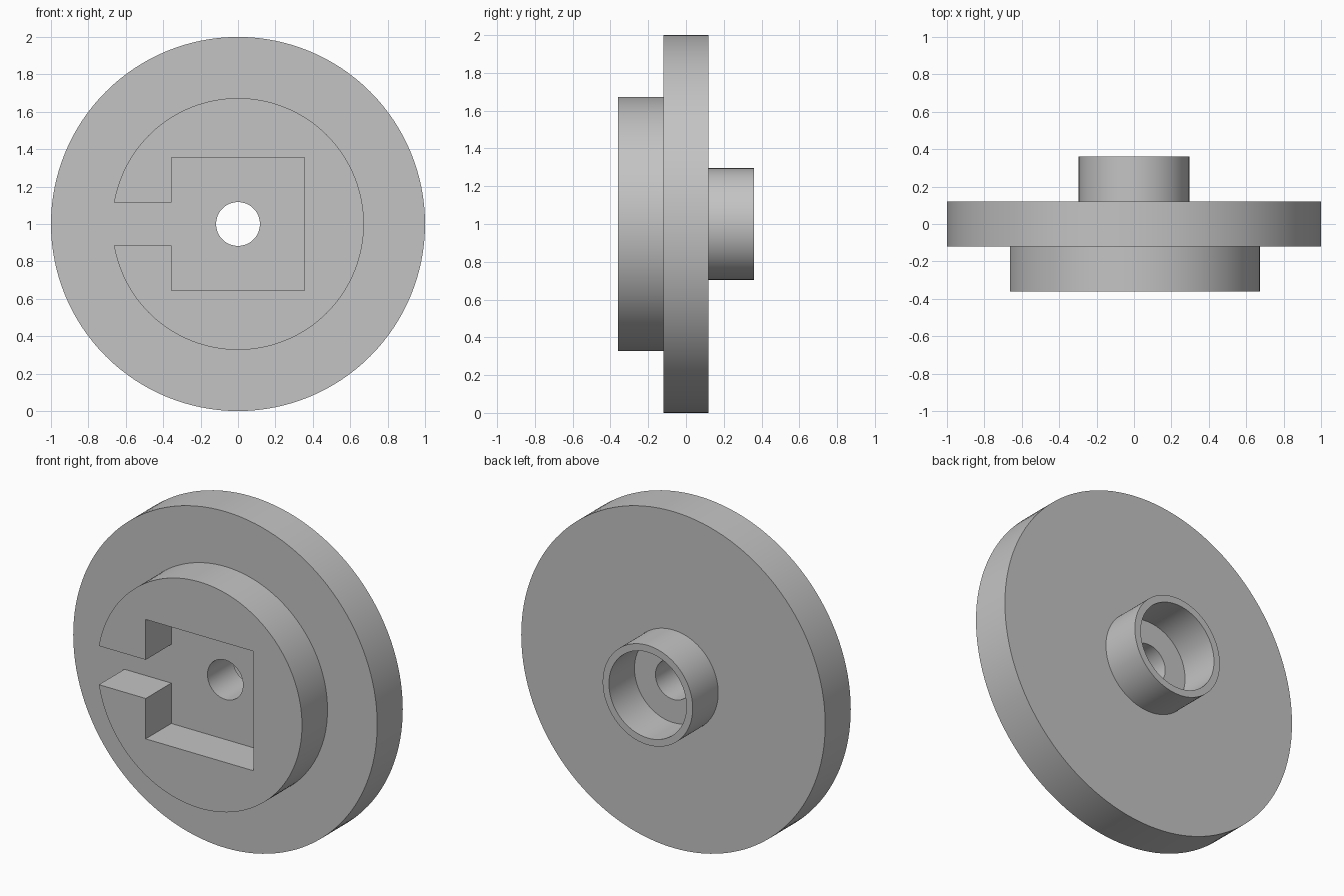
import bpy, bmesh
from math import asin, cos, sin, pi, radians
from mathutils import Vector

cube = bpy.data.objects.get("Cube")
if cube:
    bpy.data.objects.remove(cube, do_unlink=True)

AXIS_Z = 1.0          # height of the wheel's centre line
FRONT, FACE = -0.36, -0.12
SEGMENTS = 128

grey = bpy.data.materials.new("plain grey")
grey.use_nodes = True
colour = (0.55, 0.55, 0.55, 1)
grey.diffuse_color = colour
grey.node_tree.nodes["Principled BSDF"].inputs["Base Color"].default_value = colour


def finish(name, bm):
    """Turn a bmesh into a smooth-shaded object with sharp edges kept."""
    bmesh.ops.recalc_face_normals(bm, faces=bm.faces)
    mesh = bpy.data.meshes.new(name)
    bm.to_mesh(mesh)
    bm.free()
    mesh.materials.append(grey)
    obj = bpy.data.objects.new(name, mesh)
    bpy.context.collection.objects.link(obj)
    bpy.ops.object.select_all(action="DESELECT")
    obj.select_set(True)
    bpy.context.view_layer.objects.active = obj
    bpy.ops.object.shade_smooth_by_angle(angle=radians(30))
    return obj


def lathe(name, profile):
    """Spin a closed (radius, y) profile around the centre line."""
    bm = bmesh.new()
    verts = [bm.verts.new((r, y, AXIS_Z)) for r, y in profile]
    edges = [bm.edges.new((v, verts[i - 1])) for i, v in enumerate(verts)]
    bmesh.ops.spin(bm, geom=verts + edges, cent=(0, 0, AXIS_Z), axis=(0, 1, 0),
                   angle=2 * pi, steps=SEGMENTS)
    bmesh.ops.remove_doubles(bm, verts=bm.verts, dist=0.0001)
    return finish(name, bm)


# Flange with its through hole and the hollow collar on the back
hole, collar_in, collar_out = 0.117, 0.255, 0.296
lathe("flange_and_collar", [
    (hole, FACE), (1, FACE), (1, -FACE), (collar_out, -FACE),
    (collar_out, -FRONT), (collar_in, -FRONT), (collar_in, -FACE), (hole, -FACE)])

# Front boss: a disc outline opened by a side slot into a square pocket
radius, half_slot, half_pocket = 0.673, 0.115, 0.355
start = pi - asin(half_slot / radius)
outline = []
for i in range(SEGMENTS + 1):
    a = start - 2 * start * i / SEGMENTS
    outline.append((radius * cos(a), radius * sin(a)))
p, s = half_pocket, half_slot
outline += [(-p, -s), (-p, -p), (p, -p), (p, p), (-p, p), (-p, s)]

bm = bmesh.new()
cap = bm.faces.new([bm.verts.new((x, FACE, AXIS_Z + z)) for x, z in outline])
extruded = bmesh.ops.extrude_face_region(bm, geom=[cap])["geom"]
bmesh.ops.translate(bm, vec=Vector((0, FRONT - FACE, 0)),
                    verts=[v for v in extruded if isinstance(v, bmesh.types.BMVert)])
finish("slotted_boss", bm)
